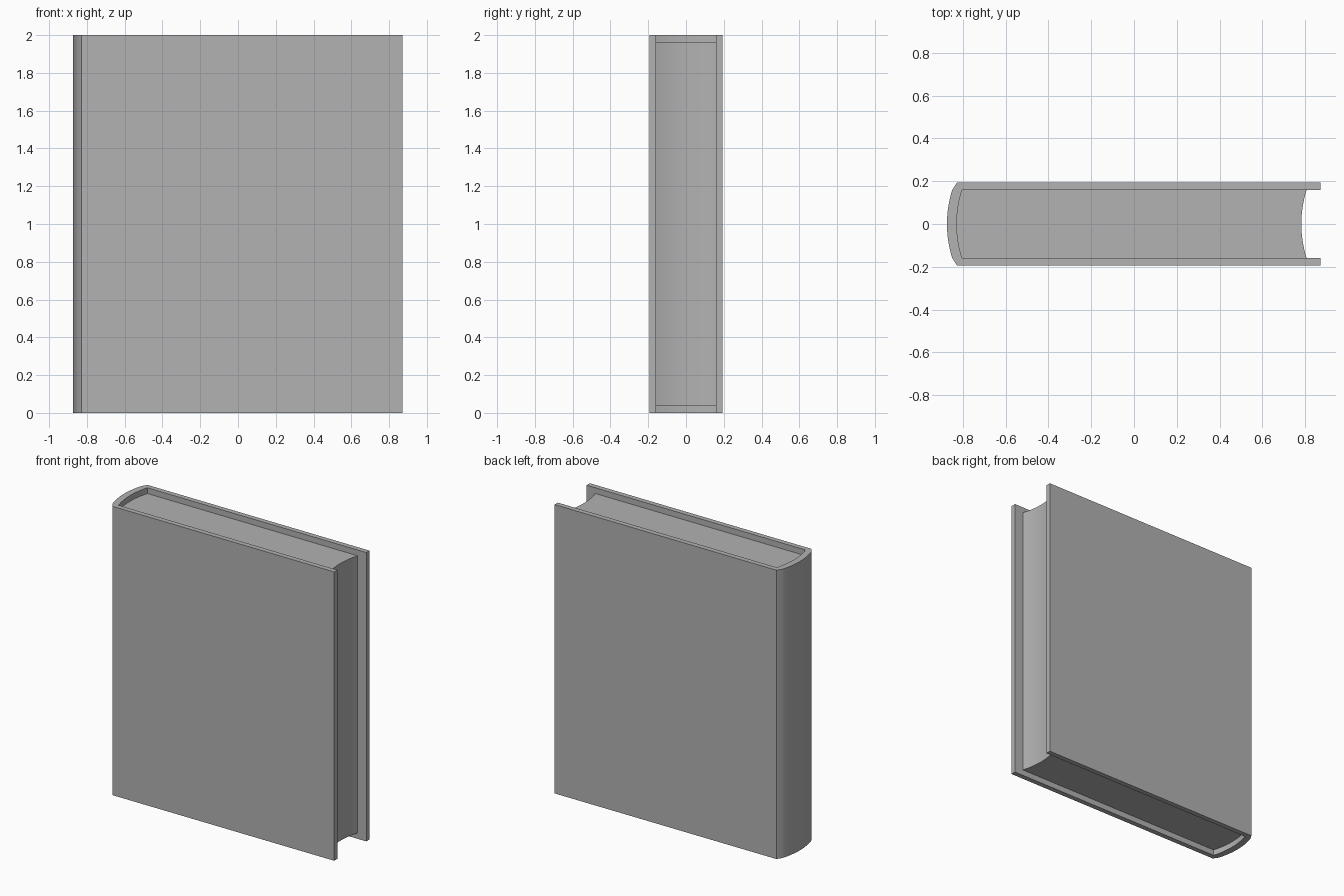
import bpy
import bmesh

cube = bpy.data.objects.get("Cube")
if cube:
    bpy.data.objects.remove(cube, do_unlink=True)

HEIGHT = 2.0
HALF_OUT, HALF_IN = 0.193, 0.158   # outer and inner half thickness of the cover
BULGE = 0.024                      # depth of the spine and page-edge curve
SEGMENTS = 16

grey = bpy.data.materials.new("plain_grey")
grey.use_nodes = True
grey.diffuse_color = (0.445, 0.445, 0.445, 1)
grey.node_tree.nodes["Principled BSDF"].inputs["Base Color"].default_value = grey.diffuse_color


def arc(x_end):
    """Shallow curve from +y to -y, bulging towards -x."""
    radius = (HALF_IN ** 2 + BULGE ** 2) / (2 * BULGE)
    points = []
    for i in range(SEGMENTS + 1):
        y = HALF_IN * (1 - 2 * i / SEGMENTS)
        points.append((x_end + radius - BULGE - (radius ** 2 - y ** 2) ** 0.5, y))
    return points


def extrude_profile(name, profile, bottom, top):
    """Upright solid with the given plan outline."""
    bm = bmesh.new()
    face = bm.faces.new([bm.verts.new((x, y, bottom)) for x, y in profile])
    raised = bmesh.ops.extrude_face_region(bm, geom=[face])["geom"]
    verts = [v for v in raised if isinstance(v, bmesh.types.BMVert)]
    bmesh.ops.translate(bm, verts=verts, vec=(0, 0, top - bottom))
    bmesh.ops.recalc_face_normals(bm, faces=bm.faces)
    mesh = bpy.data.meshes.new(name)
    bm.to_mesh(mesh)
    bm.free()
    mesh.materials.append(grey)
    obj = bpy.data.objects.new(name, mesh)
    bpy.context.collection.objects.link(obj)
    bpy.ops.object.select_all(action="DESELECT")
    obj.select_set(True)
    bpy.context.view_layer.objects.active = obj
    bpy.ops.object.shade_smooth_by_angle(angle=0.4)
    return obj


# Cover: two boards joined by a rounded spine with bevelled corners
FORE_EDGE, HINGE = 0.872, -0.828
SPINE_OUT, SPINE_IN, PAGE_EDGE = -0.850, -0.804, 0.806

outside = [(FORE_EDGE, HALF_OUT), (HINGE, HALF_OUT)] + arc(SPINE_OUT)
outside += [(HINGE, -HALF_OUT), (FORE_EDGE, -HALF_OUT)]
inside = [(FORE_EDGE, -HALF_IN)] + arc(SPINE_IN)[::-1] + [(FORE_EDGE, HALF_IN)]
extrude_profile("book_cover", outside + inside, 0, HEIGHT)

# Pages: block set in from the cover, with a hollow fore edge
extrude_profile("page_block", arc(SPINE_IN) + arc(PAGE_EDGE)[::-1], 0.04, HEIGHT - 0.04)
